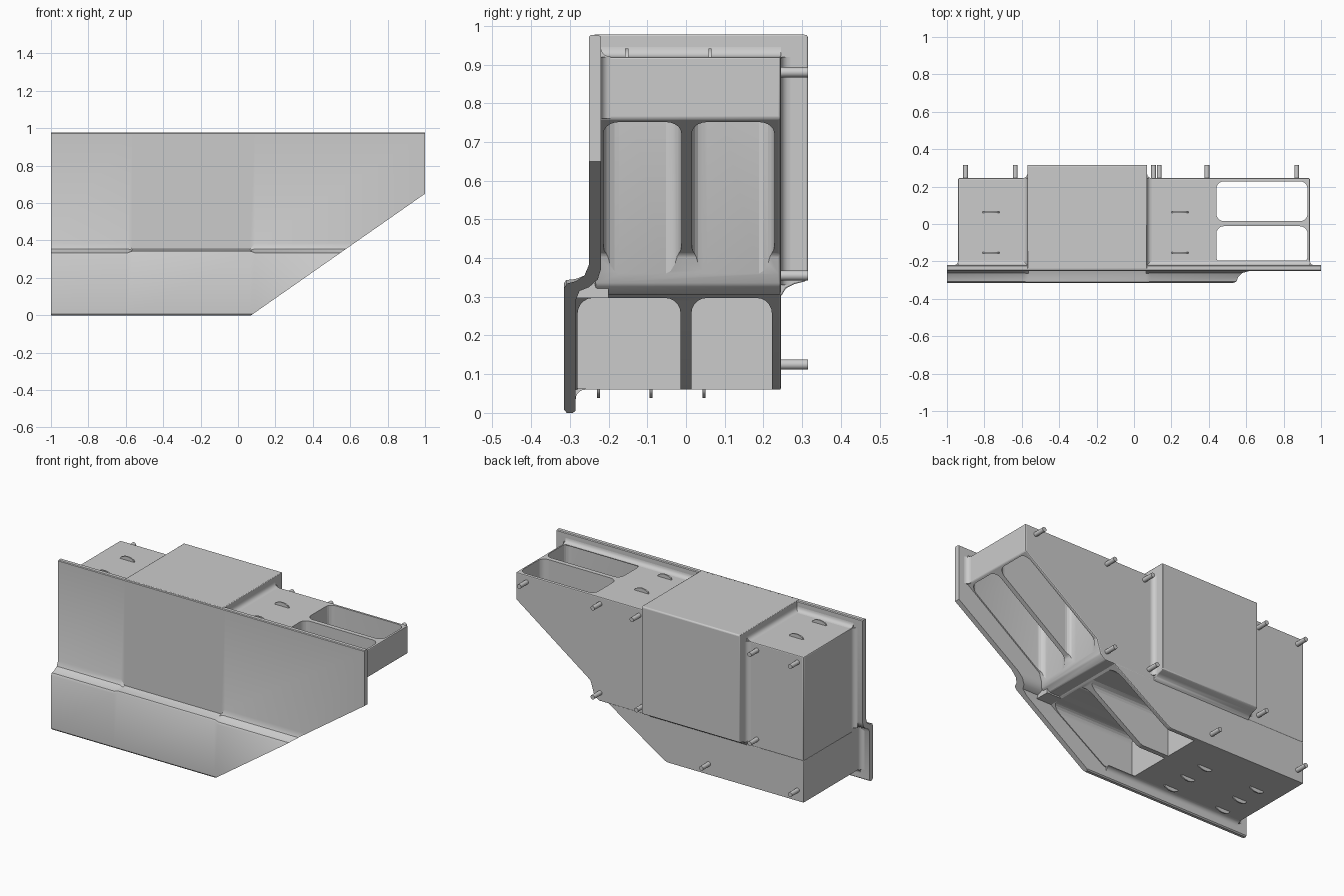
import bpy, bmesh
from math import sin, cos, pi

if "Cube" in bpy.data.objects:
    bpy.data.objects.remove(bpy.data.objects["Cube"])


def place(axis, p, d):
    u, v = p
    return {'x': (d, u, v), 'y': (u, d, v), 'z': (u, v, d)}[axis]


def loft(name, axis, sections, bevel=0.0, smooth=True):
    """Closed solid through matching outlines given as (distance, points)."""
    bm = bmesh.new()
    rings = [[bm.verts.new(place(axis, p, d)) for p in pts] for d, pts in sections]
    n = len(rings[0])
    for a, b in zip(rings, rings[1:]):
        for i in range(n):
            j = (i + 1) % n
            bm.faces.new((a[i], a[j], b[j], b[i]))
    bm.faces.new(rings[0])
    bm.faces.new(rings[-1][::-1])
    bmesh.ops.recalc_face_normals(bm, faces=bm.faces)
    me = bpy.data.meshes.new(name)
    bm.to_mesh(me)
    bm.free()
    ob = bpy.data.objects.new(name, me)
    bpy.context.collection.objects.link(ob)
    if bevel:
        m = ob.modifiers.new("soft_edges", 'BEVEL')
        m.width, m.segments, m.limit_method = bevel, 2, 'ANGLE'
    if smooth:
        shade(ob)
    return ob


def shade(ob):
    bpy.ops.object.select_all(action='DESELECT')
    ob.select_set(True)
    bpy.context.view_layer.objects.active = ob
    bpy.ops.object.shade_smooth_by_angle(angle=0.6)


def prism(name, axis, pts, a, b, bevel=0.0, smooth=True):
    return loft(name, axis, [(a, pts), (b, pts)], bevel, smooth)


def rounded(u0, u1, v0, v1, r, n=5):
    pts = []
    for k, (cu, cv) in enumerate([(u1 - r, v1 - r), (u0 + r, v1 - r),
                                  (u0 + r, v0 + r), (u1 - r, v0 + r)]):
        for i in range(n + 1):
            t = (k + i / n) * pi / 2
            pts.append((cu + r * cos(t), cv + r * sin(t)))
    return pts


def cove(u, v, su, sv, r=0.025, n=5):
    """Concave fillet outline in the corner (u, v), opening towards su, sv."""
    e = 0.004
    pts = [(u - su * e, v - sv * e), (u + su * r, v - sv * e)]
    for i in range(n + 1):
        t = i / n * pi / 2
        pts.append((u + su * r * (1 - sin(t)), v + sv * r * (1 - cos(t))))
    return pts + [(u - su * e, v + sv * r)]


def cut(ob, cutters):
    bpy.ops.object.select_all(action='DESELECT')
    ob.select_set(True)
    bpy.context.view_layer.objects.active = ob
    for c in cutters:
        m = ob.modifiers.new("cut", 'BOOLEAN')
        m.operation, m.solver, m.object = 'DIFFERENCE', 'EXACT', c
    for m in list(ob.modifiers):
        bpy.ops.object.modifier_apply(modifier=m.name)
    for c in cutters:
        bpy.data.objects.remove(c)
    shade(ob)


# Stepped front panel, its ledge sharper across the middle
back = [(-.25, .972), (-.246, .976), (-.225, .976), (-.22, .972), (-.22, .37),
        (-.228, .345), (-.25, .325), (-.275, .315), (-.285, .29), (-.285, .006), (-.292, 0), (-.308, 0)]
side = [(-.315, .008), (-.315, .322), (-.308, .334), (-.285, .34), (-.262, .355), (-.25, .385)] + back
mid = [(-.315, .008), (-.315, .335), (-.31, .343), (-.285, .346), (-.265, .348), (-.25, .353)] + back
panel = loft("front_panel", 'x', [(-1, side), (-.59, side), (-.565, mid),
                                  (.065, mid), (.09, side), (1, side)])
cut(panel, [prism("slope_cutter", 'y', [(.07, 0), (1.93, 1.3), (1.93, -.5), (-.645, -.5)],
                  -.6, .6, smooth=False)])

# Upper body with two open bays through the sloped end
upper = prism("upper_body", 'y', [(-.94, .305), (.40, .305), (.43, .33), (.44, .36), (.455, .41),
                                  (.94, .76), (.94, .92), (-.94, .92)], -.235, .245, .006)
cut(upper, [prism("bay_cutter", 'z', rounded(.44, .928, y0, y1, .04), .2, 1.1, smooth=False)
            for y0, y1 in [(-.213, -.012), (.015, .228)]])

# Lower body with two pockets between sloped ribs
lower = prism("lower_body", 'y', [(-.94, .06), (-.05, .06), (-.03, .066), (.34, .308), (-.94, .308)],
              -.30, .245, .004)
cut(lower, [prism("pocket_cutter", 'x', rounded(y0, y1, -.2, .297, .04), -.22, .8, smooth=False)
            for y0, y1 in [(-.28, -.014), (.014, .222)]])
# Ledge roof filling the panel step above the lower pockets
prism("step_roof", 'x', [(-.29, .297), (-.20, .297), (-.20, .335), (-.29, .335)], -.94, .42)

# Raised centre box, flared at its underside
prism("centre_box", 'x', [(-.24, .977), (.31, .977), (.315, .972), (.315, .345), (.305, .339), (.28, .333),
                          (.258, .322), (.248, .305), (.24, .30), (-.24, .30)], -.57, .07, .004)

# Concave fillets where the parts meet
for x, s in [(-.57, -1), (.07, 1)]:
    prism("centre_box_rear_fillet", 'z', cove(x, .245, s, 1), .33, .92)
    prism("centre_box_top_fillet", 'y', cove(x, .92, s, 1), -.22, .245)
for x0, x1 in [(-.94, -.57), (.07, .94)]:
    prism("panel_top_fillet", 'x', cove(-.22, .92, 1, 1), x0, x1)
prism("panel_bottom_fillet", 'x', cove(-.285, .06, 1, -1), -.94, -.05)
prism("panel_left_fillet", 'z', cove(-.94, -.22, -1, 1), .33, .92)
prism("panel_low_left_fillet", 'z', cove(-.94, -.285, -1, 1), .06, .31)
prism("panel_right_fillet", 'z', cove(.94, -.22, 1, 1), .76, .92)

# Mounting pegs on the rear face
pegs = [(x, .88) for x in (-.9, -.635, .135, .39, .87)]
pegs += [(x, .355) for x in (-.635, .105, .39)] + [(-.9, .125), (-.32, .125)]
for x, z in pegs:
    prism("mounting_peg", 'y', [(x + .013 * cos(k * pi / 8), z + .013 * sin(k * pi / 8))
                                for k in range(16)], .235, .315)


# Thin arched tabs on the top and the underside
def tab(x, y, z, s):
    arc = [(x + .046 * cos(k * pi / 10), z + s * (.025 * sin(k * pi / 10) - .003)) for k in range(11)]
    prism("arched_tab", 'y', arc, y - .004, y + .004)


for x in (-.765, .245):
    for y in (-.153, .062):
        tab(x, y, .92, 1)
for x in (-.79, -.44):
    for y in (-.226, -.09, .047):
        tab(x, y, .06, -1)
